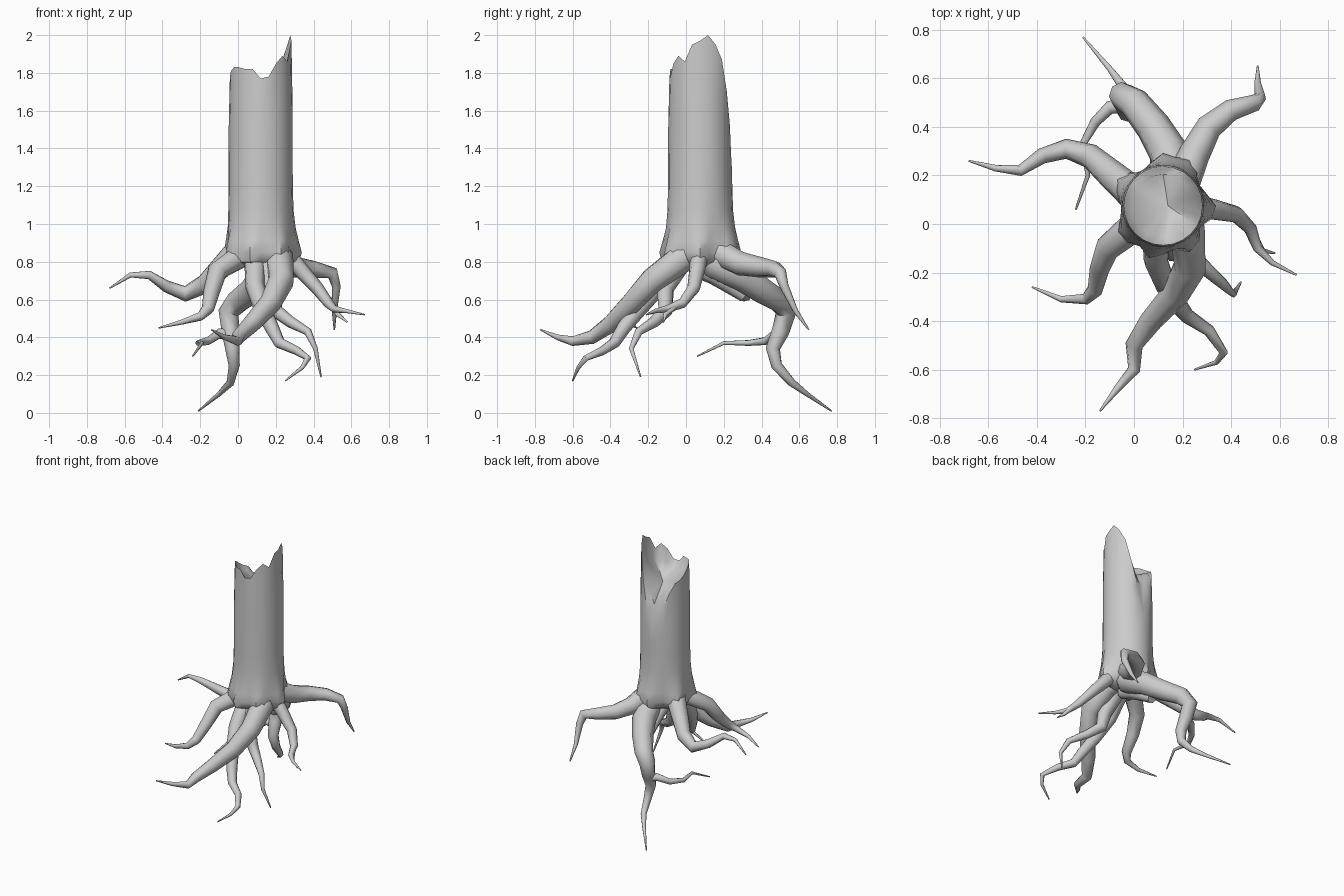
import bpy
import bmesh
import math
from mathutils import Vector

cube = bpy.data.objects.get("Cube")
if cube:
    bpy.data.objects.remove(cube, do_unlink=True)

# Single weathered wood colour
wood = bpy.data.materials.new("grey_wood")
wood.use_nodes = True
wood.diffuse_color = (0.6, 0.6, 0.6, 1)
wood.node_tree.nodes["Principled BSDF"].inputs["Base Color"].default_value = wood.diffuse_color

AXIS = Vector((0.12, 0.075, 0))


def select_only(obj):
    bpy.ops.object.select_all(action="DESELECT")
    obj.select_set(True)
    bpy.context.view_layer.objects.active = obj


def finish(obj, angle):
    obj.data.materials.clear()
    obj.data.materials.append(wood)
    select_only(obj)
    bpy.ops.object.shade_smooth_by_angle(angle=math.radians(angle))


def buttress(angle):
    """Strength, from nothing to one, of the swelling above the nearest root."""
    best = 0
    for root in (152, 217, 257, 305, 355, 58, 85):
        gap = abs((math.degrees(angle) - root + 180) % 360 - 180)
        best = max(best, 1 - gap / 32)
    return best


def make_trunk():
    """Buttressed column with a broken rim, a split at the back and a sunken top."""
    # Rim height every fifteen degrees, starting at the left side
    rim = [1.97, 2.0, 1.95, 1.87, 1.7, 1.52, 1.34, 1.42, 1.55, 1.66, 1.73, 1.75,
           1.78, 1.81, 1.83, 1.83, 1.82, 1.82, 1.77, 1.78, 1.85, 1.89, 1.86, 1.95]
    # Height, radius and buttress size of the lower rings
    levels = [(0.77, 0.1, 0.03), (0.8, 0.145, 0.07), (0.85, 0.162, 0.066), (0.91, 0.168, 0.04),
              (0.98, 0.17, 0.018), (1.07, 0.171, 0.004), (1.2, 0.17, 0)]
    count = len(rim)
    bm = bmesh.new()

    def ring(radius, height, swell=0):
        verts = []
        for i in range(count):
            a = math.tau * i / count
            reach = radius + swell * buttress(a)
            offset = Vector((math.cos(a), math.sin(a), 0)) * reach
            verts.append(bm.verts.new(AXIS + offset + Vector((0, 0, height(i)))))
        return verts

    rings = [ring(r, lambda i, z=z: z, swell) for z, r, swell in levels]
    top = levels[-1][0]
    rings.append(ring(0.169, lambda i: top + (rim[i] - top) * 0.55))
    rings.append(ring(0.163, lambda i: rim[i]))
    # Splintered inner slope
    rings.append(ring(0.13, lambda i: rim[i] * 0.4 + 1.02))
    for low, high in zip(rings, rings[1:]):
        for i in range(count):
            j = (i + 1) % count
            bm.faces.new((low[i], low[j], high[j], high[i]))
    bm.faces.new(list(reversed(rings[0])))
    pit = bm.verts.new(AXIS + Vector((0.02, 0, 1.67)))
    for i in range(count):
        bm.faces.new((rings[-1][i], rings[-1][(i + 1) % count], pit))
    bmesh.ops.recalc_face_normals(bm, faces=bm.faces)
    mesh = bpy.data.meshes.new("trunk")
    bm.to_mesh(mesh)
    bm.free()
    obj = bpy.data.objects.new("trunk", mesh)
    bpy.context.collection.objects.link(obj)
    finish(obj, 48)


def make_root(name, thick, points, buried=True, tip=0.004):
    """Tapering eight-sided tube; a buried one begins inside the trunk."""
    path = [Vector(p) for p in points]
    last = len(path) - 1
    radii = [tip + (thick - tip) * (1 - i / last) for i in range(last + 1)]
    if buried:
        start = path[0].lerp(AXIS, 0.5)
        start.z = path[0].z + 0.05
        path.insert(0, start)
        radii.insert(0, thick)
    curve = bpy.data.curves.new(name, "CURVE")
    curve.dimensions = "3D"
    curve.bevel_depth = 1
    curve.bevel_resolution = 2
    curve.use_fill_caps = True
    spline = curve.splines.new("POLY")
    spline.points.add(len(path) - 1)
    for point, co, radius in zip(spline.points, path, radii):
        point.co = (*co, 1)
        point.radius = radius
    obj = bpy.data.objects.new(name, curve)
    bpy.context.collection.objects.link(obj)
    select_only(obj)
    bpy.ops.object.convert(target="MESH")
    finish(bpy.context.view_layer.objects.active, 55)


make_trunk()

# Roots on the right side
make_root("right_root", 0.07, [
    (-.02, .14, .84), (-.1, .21, .76), (-.18, .28, .68), (-.28, .31, .63),
    (-.38, .28, .67), (-.47, .22, .73), (-.57, .23, .73), (-.68, .26, .66)])
make_root("front_right_root", 0.063, [
    (0, -.01, .82), (-.11, -.1, .75), (-.14, -.18, .64), (-.16, -.27, .55),
    (-.2, -.31, .51), (-.3, -.31, .48), (-.42, -.26, .45)])

# Roots at the front
make_root("front_main_root", 0.08, [
    (.22, -.03, .81), (.23, -.18, .7), (.17, -.29, .58), (.07, -.4, .47),
    (0, -.5, .4), (0, -.6, .38), (-.07, -.68, .4), (-.14, -.77, .44)])
make_root("front_lower_root", 0.058, [
    (.09, -.04, .81), (.09, -.15, .67), (.13, -.25, .55), (.18, -.33, .45),
    (.22, -.38, .37), (.31, -.44, .33), (.37, -.53, .29), (.34, -.57, .24),
    (.25, -.6, .17)])
make_root("front_left_root", 0.058, [
    (.14, -.04, .78), (.17, -.11, .66), (.2, -.11, .54), (.28, -.17, .48),
    (.37, -.25, .43), (.41, -.29, .34), (.44, -.24, .19)])

# Root and twig on the left side
make_root("left_root", 0.05, [
    (.26, .07, .84), (.33, .06, .76), (.42, .04, .66), (.48, -.02, .58),
    (.51, -.1, .55), (.57, -.16, .54), (.67, -.21, .52)])
make_root("left_root_twig", 0.02, [
    (.49, -.05, .57), (.53, -.11, .52), (.58, -.12, .48)], buried=False)

# Roots at the back
make_root("back_left_root", 0.075, [
    (.2, .17, .85), (.25, .29, .79), (.31, .4, .77), (.4, .47, .76),
    (.5, .5, .74), (.52, .52, .67), (.51, .58, .54), (.51, .65, .44)])
make_root("back_main_root", 0.09, [
    (.18, .16, .79), (.14, .3, .72), (.08, .4, .65), (0, .5, .59),
    (-.05, .53, .53), (-.04, .5, .43), (-.03, .46, .34), (-.02, .48, .25),
    (-.04, .56, .16), (-.1, .64, .1), (-.21, .77, .01)])
make_root("back_root_branch", 0.033, [
    (-.04, .49, .41), (-.1, .48, .42), (-.16, .42, .38), (-.21, .33, .37),
    (-.19, .2, .37), (-.24, .06, .3)], buried=False)
make_root("underside_stub", 0.06, [
    (.13, .05, .78), (.12, .15, .73), (.11, .24, .67), (.1, .31, .62)],
    buried=False, tip=0.035)
